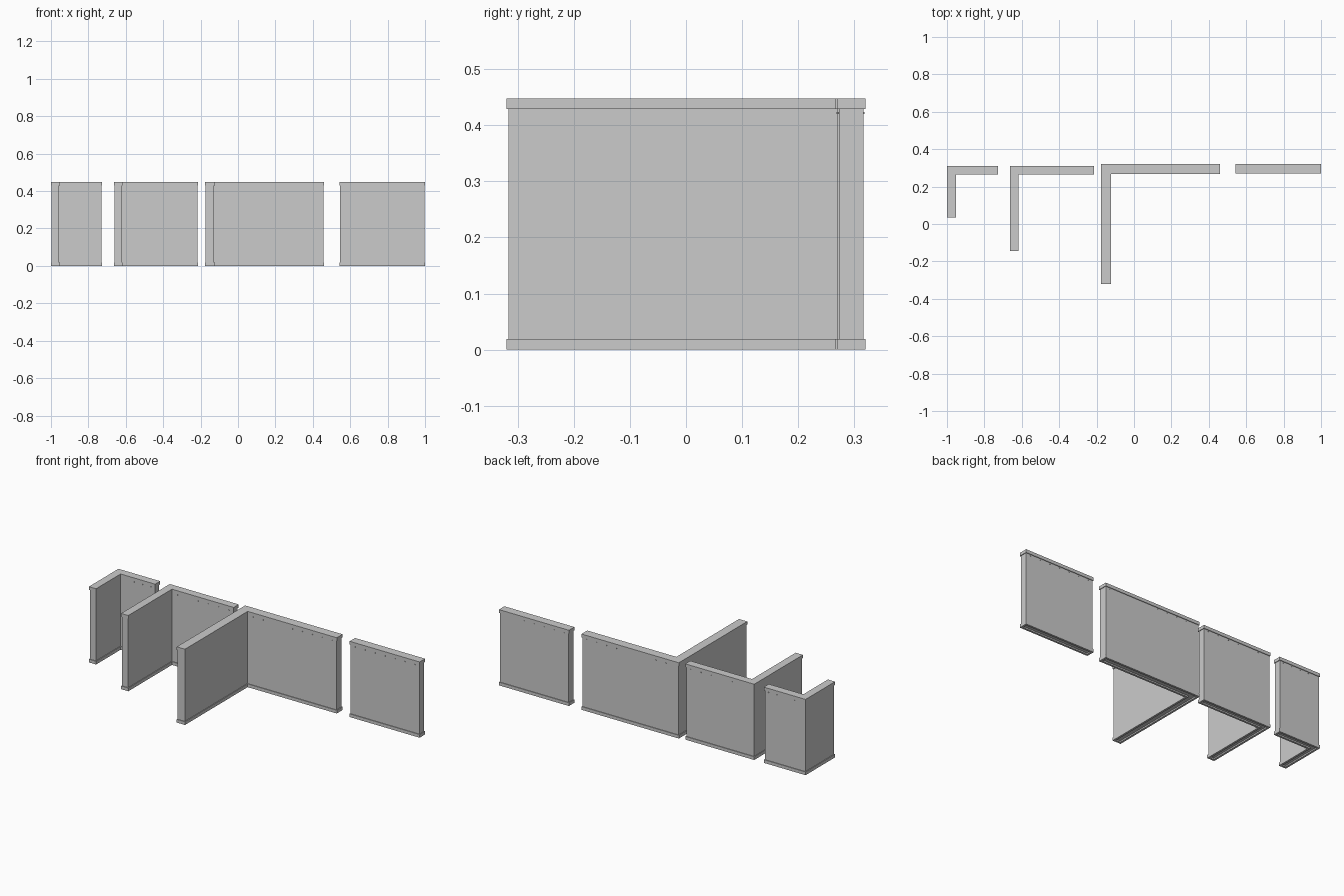
import bpy, bmesh

if "Cube" in bpy.data.objects:
    bpy.data.objects.remove(bpy.data.objects["Cube"])

H, TRIM, LIP = 0.448, 0.019, 0.004


def outline(x0, x1, y0, y1, t, inset):
    """L-shaped plan (or a plain rectangle when y1 - y0 equals t), shrunk by inset."""
    i = inset
    if y1 - y0 <= t + 1e-6:
        return [(x0 + i, y0 + i), (x1 - i, y0 + i), (x1 - i, y1 - i), (x0 + i, y1 - i)]
    return [(x0 + i, y0 + i), (x0 + t - i, y0 + i), (x0 + t - i, y1 - t + i),
            (x1 - i, y1 - t + i), (x1 - i, y1 - i), (x0 + i, y1 - i)]


def finish(name, bm):
    bmesh.ops.recalc_face_normals(bm, faces=bm.faces)
    me = bpy.data.meshes.new(name)
    bm.to_mesh(me)
    bm.free()
    ob = bpy.data.objects.new(name, me)
    bpy.context.collection.objects.link(ob)
    return ob


def stack(name, rings):
    """Closed solid through successive (outline, z) rings."""
    bm = bmesh.new()
    loops = [[bm.verts.new((x, y, z)) for x, y in pts] for pts, z in rings]
    n = len(loops[0])
    for a, b in zip(loops, loops[1:]):
        for k in range(n):
            j = (k + 1) % n
            bm.faces.new((a[k], a[j], b[j], b[k]))
    bm.faces.new(loops[0][::-1])
    bm.faces.new(loops[-1])
    return finish(name, bm)


def rivets(name, xa, xb, ya, yb, count):
    """Row of tiny square studs under the top trim, on both faces."""
    bm = bmesh.new()
    for k in range(count):
        x = xa + (xb - xa) * (k + 0.5) / count
        for y in (ya, yb):
            res = bmesh.ops.create_cube(bm, size=0.004)
            bmesh.ops.translate(bm, verts=res["verts"], vec=(x, y, 0.422))
    return finish(name, bm)


# name, x range, y range, thickness, stud count
walls = [
    ("small_corner", -1.0, -0.727, 0.035, 0.311, 0.047, 4),
    ("medium_corner", -0.664, -0.213, -0.144, 0.311, 0.047, 6),
    ("large_corner", -0.177, 0.460, -0.320, 0.320, 0.054, 9),
    ("straight_panel", 0.542, 1.0, 0.269, 0.320, 0.051, 7),
]

for name, x0, x1, y0, y1, t, n in walls:
    def plan(i):
        return outline(x0, x1, y0, y1, t, i)
    # wall with projecting top and bottom trim, and a shallow recess underneath
    stack(name + "_wall", [
        (plan(0.012), 0.008), (plan(0.012), 0), (plan(0), 0), (plan(0), TRIM),
        (plan(LIP), TRIM), (plan(LIP), H - TRIM), (plan(0), H - TRIM), (plan(0), H)])
    # studs along the long side
    start = x0 if name == "straight_panel" else x0 + t
    rivets(name + "_studs", start, x1, y1 - t + LIP, y1 - LIP, n)
